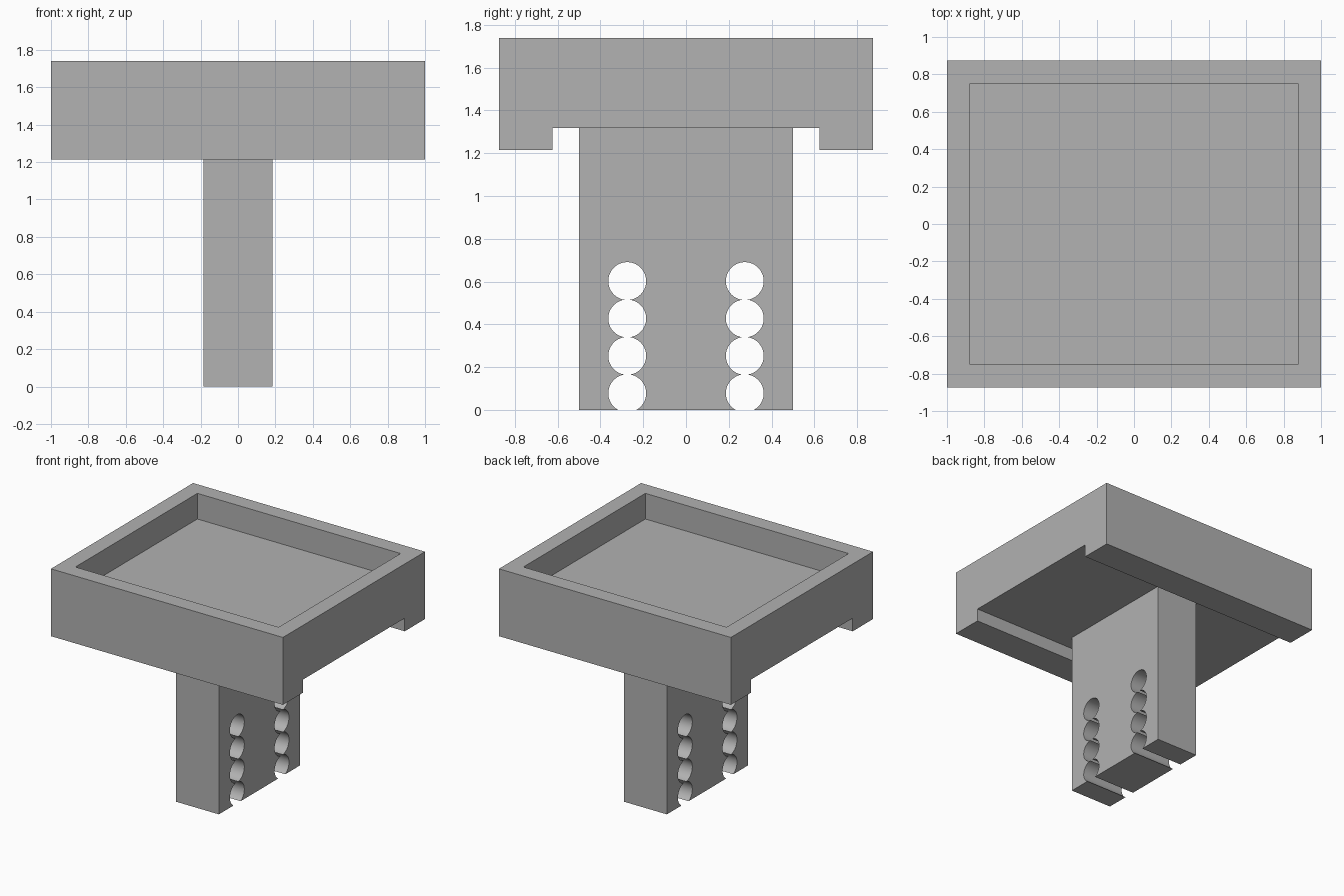
import bpy
import bmesh
import math

if "Cube" in bpy.data.objects:
    bpy.data.objects.remove(bpy.data.objects["Cube"], do_unlink=True)

# Single plain grey
grey = bpy.data.materials.new("plain grey")
grey.use_nodes = True
colour = (0.445, 0.445, 0.445, 1)
grey.diffuse_color = colour
grey.node_tree.nodes["Principled BSDF"].inputs["Base Color"].default_value = colour

TOP, BOTTOM, CHANNEL = 1.74, 1.215, 1.317
HALF_DEPTH, CHANNEL_HALF = 0.875, 0.625


def make_tray():
    """Side profile swept along x, with a sunken top panel."""
    half = [(CHANNEL_HALF, CHANNEL), (CHANNEL_HALF, BOTTOM),
            (HALF_DEPTH, BOTTOM), (HALF_DEPTH, TOP)]
    profile = half + [(-y, z) for y, z in reversed(half)]
    bm = bmesh.new()
    side = bm.faces.new([bm.verts.new((-1, y, z)) for y, z in profile])
    swept = bmesh.ops.extrude_face_region(bm, geom=[side], use_keep_orig=True)
    moved = [g for g in swept["geom"] if isinstance(g, bmesh.types.BMVert)]
    bmesh.ops.translate(bm, verts=moved, vec=(2, 0, 0))
    bmesh.ops.recalc_face_normals(bm, faces=bm.faces[:])

    # Rim, then a straight-walled recess
    top = [f for f in bm.faces if f.normal.z > 0.9]
    bmesh.ops.inset_region(bm, faces=top, thickness=0.175)
    floor = bmesh.ops.extrude_discrete_faces(bm, faces=top)["faces"][0]
    bmesh.ops.translate(bm, verts=floor.verts[:], vec=(0, 0, -0.2))
    bmesh.ops.recalc_face_normals(bm, faces=bm.faces[:])

    mesh = bpy.data.meshes.new("tray")
    bm.to_mesh(mesh)
    bm.free()
    tray = bpy.data.objects.new("tray", mesh)
    bpy.context.collection.objects.link(tray)
    mesh.materials.append(grey)


def drill(target, y, z):
    """Cut one round hole through the post along x."""
    bpy.ops.mesh.primitive_cylinder_add(vertices=64, radius=0.0885, depth=1,
                                        location=(0, y, z),
                                        rotation=(0, math.pi / 2, 0))
    cutter = bpy.context.object
    cutter.name = "hole_cutter"
    cutter.hide_render = True
    cutter.data.materials.append(grey)
    cut = target.modifiers.new("hole", "BOOLEAN")
    cut.operation, cut.solver, cut.object = "DIFFERENCE", "EXACT", cutter
    bpy.context.view_layer.objects.active = target
    bpy.ops.object.modifier_apply(modifier=cut.name)
    bpy.data.objects.remove(cutter, do_unlink=True)


def make_post():
    """Upright slab with two columns of touching holes."""
    height = CHANNEL + 0.01
    bpy.ops.mesh.primitive_cube_add(size=1, location=(0, 0, height / 2))
    post = bpy.context.object
    post.name = "post"
    post.scale = (0.37, 1, height)
    bpy.ops.object.transform_apply(location=True, rotation=False, scale=True)
    post.data.materials.append(grey)
    for y in (-0.275, 0.275):
        for row in range(4):
            drill(post, y, 0.077 + 0.175 * row)
    bpy.ops.object.select_all(action="DESELECT")
    post.select_set(True)
    bpy.context.view_layer.objects.active = post
    bpy.ops.object.shade_smooth_by_angle(angle=math.radians(30))


make_tray()
make_post()
